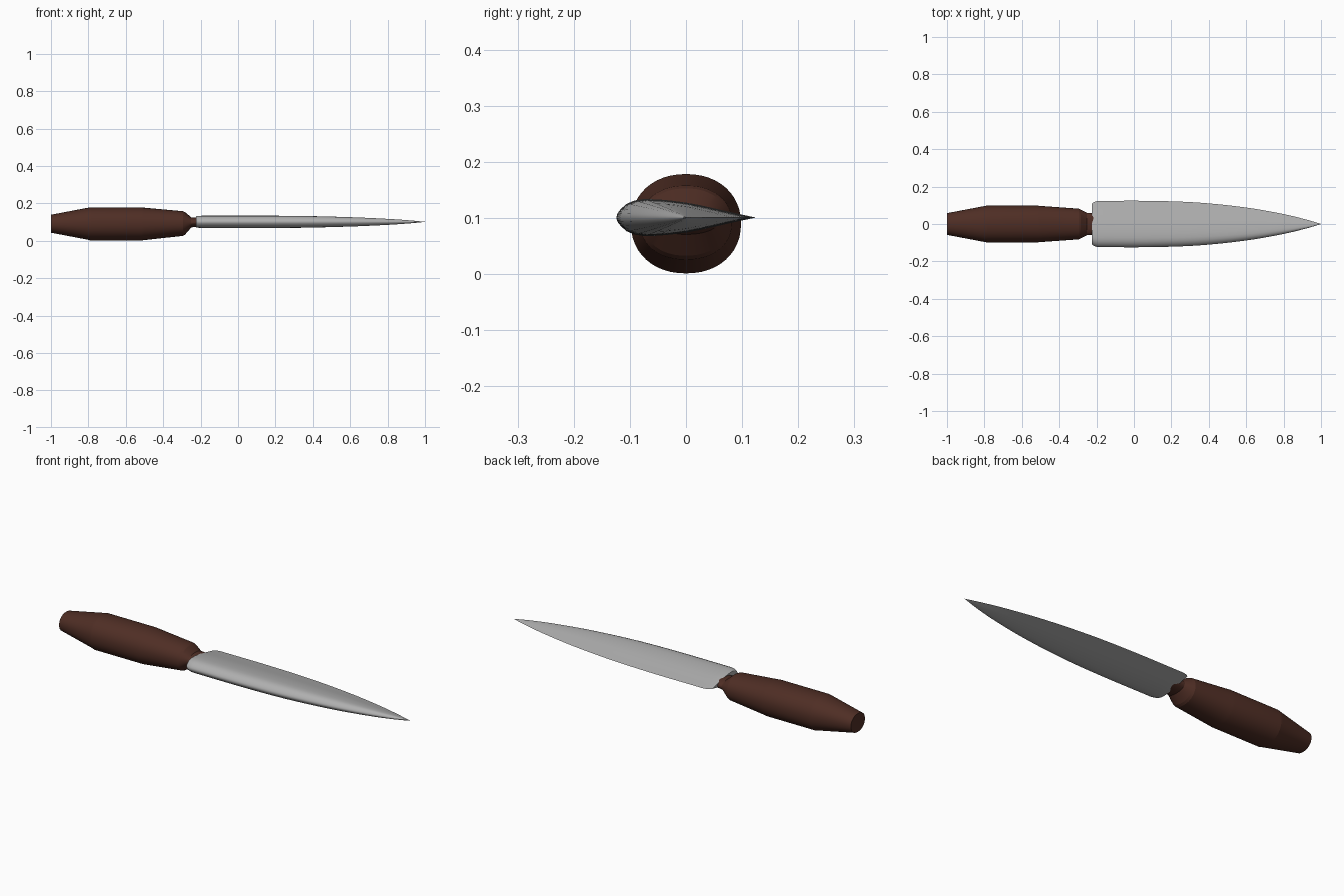
import bpy, bmesh, math

if "Cube" in bpy.data.objects:
    bpy.data.objects.remove(bpy.data.objects["Cube"])


def material(name, rgb):
    m = bpy.data.materials.new(name)
    m.diffuse_color = (*rgb, 1)
    m.use_nodes = True
    m.node_tree.nodes["Principled BSDF"].inputs["Base Color"].default_value = m.diffuse_color
    return m


def loft(name, rings, mat, angle):
    """Skin a list of equal-length point rings, cap both ends."""
    bm = bmesh.new()
    vs = [[bm.verts.new(p) for p in r] for r in rings]
    n = len(vs[0])
    for a, b in zip(vs, vs[1:]):
        for i in range(n):
            j = (i + 1) % n
            bm.faces.new((a[i], a[j], b[j], b[i]))
    bm.faces.new(vs[0])
    bm.faces.new(vs[-1])
    bmesh.ops.recalc_face_normals(bm, faces=bm.faces[:])
    me = bpy.data.meshes.new(name)
    bm.to_mesh(me)
    bm.free()
    me.materials.append(mat)
    ob = bpy.data.objects.new(name, me)
    bpy.context.collection.objects.link(ob)
    bpy.ops.object.select_all(action='DESELECT')
    ob.select_set(True)
    bpy.context.view_layer.objects.active = ob
    bpy.ops.object.shade_smooth_by_angle(angle=math.radians(angle))
    return ob


def interp(table, x):
    """Smooth (Hermite) interpolation through a short table."""
    k = max(i for i in range(len(table) - 1) if table[i][0] <= x or i == 0)

    def slope(i):
        a, b = table[max(i - 1, 0)], table[min(i + 1, len(table) - 1)]
        return (b[1] - a[1]) / (b[0] - a[0])
    (x0, y0), (x1, y1) = table[k], table[k + 1]
    h = x1 - x0
    t = (x - x0) / h
    return (y0 * (2*t**3 - 3*t*t + 1) + y1 * (3*t*t - 2*t**3)
            + h * slope(k) * (t**3 - 2*t*t + t) + h * slope(k + 1) * (t**3 - t*t))


wood = material("dark brown wood", (0.078, 0.027, 0.018))
steel = material("grey steel", (0.43, 0.43, 0.43))

# Handle: oval sections (x, half width y, half height z, centre z)
sections = [(-1.0, .058, .048, .091), (-.80, .096, .086, .091), (-.79, .098, .0885, .09),
            (-.785, .098, .0885, .09), (-.515, .098, .0885, .09), (-.505, .097, .087, .09),
            (-.295, .082, .066, .092), (-.283, .076, .060, .093),
            (-.25, .060, .027, .098), (-.20, .058, .022, .10)]


def oval(x, a, b, zc, n=48, e=2 / 2.15):
    pts = []
    for i in range(n):
        t = 2 * math.pi * i / n
        c, s = math.cos(t), math.sin(t)
        pts.append((x, math.copysign(abs(c) ** e, c) * a,
                    zc + math.copysign(abs(s) ** e, s) * b))
    return pts


loft("handle", [oval(*s) for s in sections], wood, 12)

# Blade: rounded spine on -y, sharp edge on +y, tapering to a point
width = [(-.18, .124), (.1, .1235), (.35, .114), (.6, .088), (.8, .053), (.92, .024), (1.0, .0006)]
thick = [(-.2, .033), (.3, .032), (.6, .025), (.8, .016), (.92, .008), (1.0, .0004)]
half = [(-1, 0), (-.98, .24), (-.93, .48), (-.85, .74), (-.74, .92), (-.6, 1), (-.4, .98),
        (-.2, .91), (0, .81), (.2, .67), (.4, .5), (.6, .33), (.8, .16), (1, 0)]
section = half + [(y, -z) for y, z in half[-2:0:-1]]


def blade_ring(x, w, t):
    return [(x, y * w, .101 + z * t) for y, z in section]


R = .045
rings = []
for i in range(7):  # rounded heel corners
    a = math.pi / 2 * i / 6
    rings.append(blade_ring(-.225 + R * (1 - math.cos(a)), .124 - .02 * (1 - math.sin(a)),
                            .033 - .005 * (1 - math.sin(a))))
for i in range(1, 37):
    x = -.18 + 1.18 * i / 36
    rings.append(blade_ring(x, interp(width, x), interp(thick, x)))
loft("blade", rings, steel, 35)
